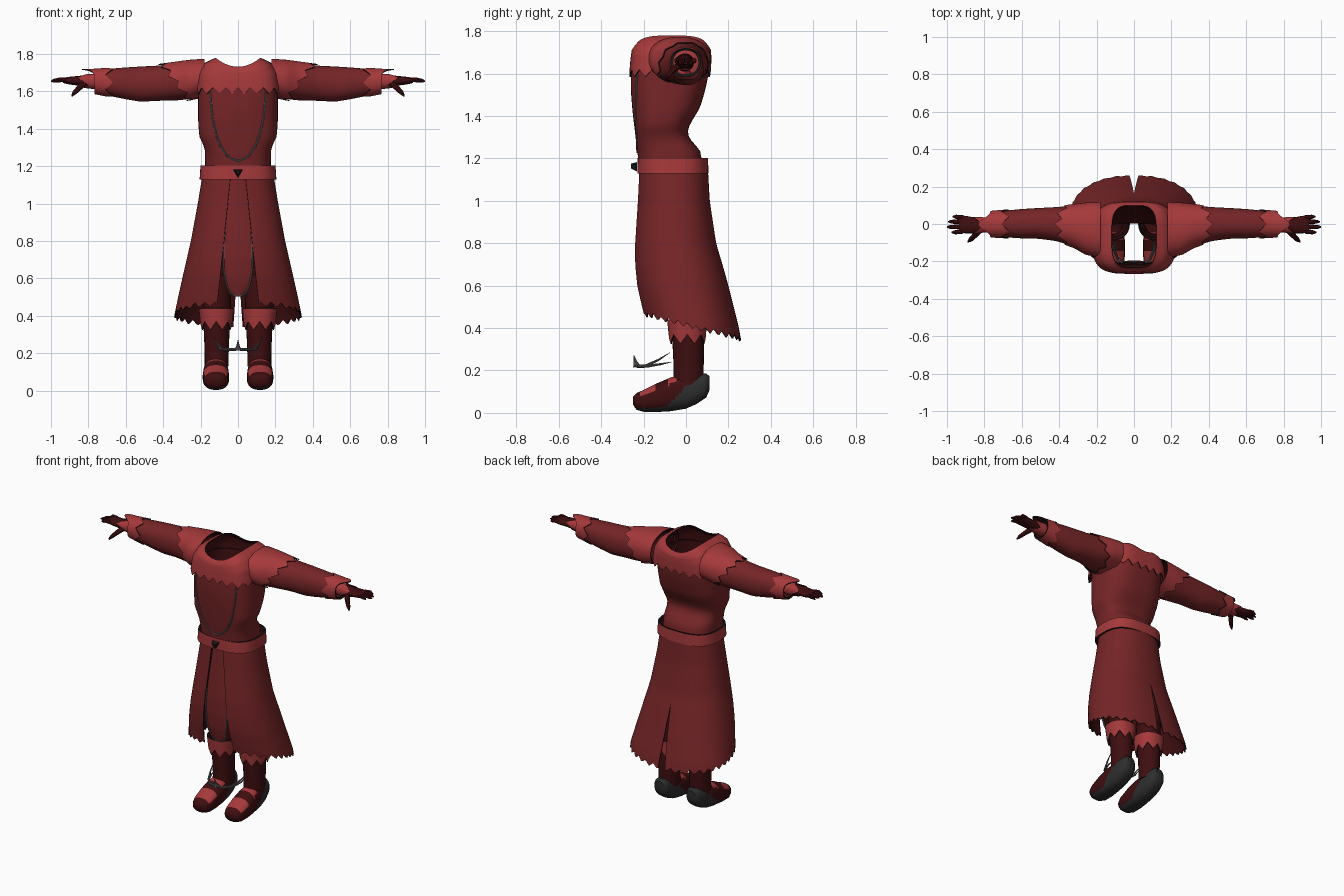
import bpy, bmesh, math, random
from mathutils import Vector
from mathutils.bvhtree import BVHTree

if "Cube" in bpy.data.objects:
    bpy.data.objects.remove(bpy.data.objects["Cube"])
random.seed(4)


def material(name, r, g, b):
    m = bpy.data.materials.new(name)
    lin = [((c / 255 + 0.055) / 1.055) ** 2.4 for c in (r, g, b)]
    m.diffuse_color = (*lin, 1)
    m.use_nodes = True
    m.node_tree.nodes["Principled BSDF"].inputs["Base Color"].default_value = m.diffuse_color
    return m


ROBE = material("robe red", 118, 37, 39)
TRIM = material("trim red", 166, 57, 59)
DARK = material("dark maroon", 62, 14, 16)
SOLE = material("sole grey", 46, 46, 46)
METAL = material("piping grey", 95, 92, 92)
EDGE = material("edge black", 28, 26, 26)
CLOTH, BAND = [ROBE, DARK, EDGE], [TRIM, DARK, EDGE]


def table(rows, s):
    """Interpolate a station table whose first column is the key."""
    rows = sorted(rows)
    s = min(max(s, rows[0][0]), rows[-1][0])
    for a, b in zip(rows, rows[1:]):
        if s <= b[0]:
            t = (s - a[0]) / (b[0] - a[0])
            return [p + (q - p) * t for p, q in zip(a[1:], b[1:])]


def oval(a, p=2.0):
    u, v = math.sin(a), -math.cos(a)
    r = (abs(u) ** p + abs(v) ** p) ** (-1 / p)
    return u * r, v * r


def tri(a, teeth):
    return abs((a * teeth / math.tau) % 1 * 2 - 1)


def finish(ob, mats, mirror=False, thick=0.0, angle=40):
    for m in mats:
        ob.data.materials.append(m)
    bpy.ops.object.select_all(action='DESELECT')
    ob.select_set(True)
    bpy.context.view_layer.objects.active = ob
    if ob.type == 'CURVE':
        bpy.ops.object.convert(target='MESH')
        ob = bpy.context.object
    if mirror:
        ob.modifiers.new("mirror", 'MIRROR').merge_threshold = 0.0005
    if thick:
        s = ob.modifiers.new("thickness", 'SOLIDIFY')
        s.thickness, s.offset = thick, -1
        s.material_offset, s.material_offset_rim = 1, 2
    if mirror or thick:
        bpy.ops.object.convert(target='MESH')
    bpy.ops.object.shade_smooth_by_angle(angle=math.radians(angle))
    return bpy.context.object


def shell(name, surf, lo, hi, mats, rows=10, n=64, span=None, mirror=False,
          thick=0.006, caps=False, rule=None):
    """Sheet surf(a, s): a runs round, s from lo(a) to hi(a)."""
    bm = bmesh.new()
    closed = span is None
    grid = []
    for j in range(rows + 1):
        t, row = j / rows, []
        for i in range(n if closed else n + 1):
            a = math.tau * i / n if closed else span(i / n, t)
            row.append(bm.verts.new(surf(a, lo(a) + (hi(a) - lo(a)) * t)))
        grid.append(row)
    for r0, r1 in zip(grid, grid[1:]):
        for i in range(n):
            k = (i + 1) % len(r0)
            bm.faces.new((r0[i], r0[k], r1[k], r1[i]))
    if caps:
        bm.faces.new(grid[0])
        bm.faces.new(grid[-1])
    bmesh.ops.recalc_face_normals(bm, faces=bm.faces)
    if rule:
        for f in bm.faces:
            f.material_index = rule(f.calc_center_median(), f.normal)
    me = bpy.data.meshes.new(name)
    bm.to_mesh(me)
    bm.free()
    ob = bpy.data.objects.new(name, me)
    bpy.context.collection.objects.link(ob)
    return finish(ob, mats, mirror, thick)


def tube(name, pts, mat, mirror=False):
    """Round strand through (x, y, z, radius) points."""
    cu = bpy.data.curves.new(name, 'CURVE')
    cu.dimensions, cu.bevel_depth, cu.bevel_resolution = '3D', 1.0, 2
    cu.use_fill_caps = True
    sp = cu.splines.new('POLY')
    sp.points.add(len(pts) - 1)
    for p, q in zip(sp.points, pts):
        p.co, p.radius = (*q[:3], 1), q[3]
    ob = bpy.data.objects.new(name, cu)
    bpy.context.collection.objects.link(ob)
    return finish(ob, [mat], mirror)


def upright(rows, p=2.4, cx=0.0):
    """Surface from (z, half width, front y, back y) stations."""
    def surf(a, s):
        w, f, b = table(rows, s)
        u, v = oval(a, p)
        return Vector((cx + w * u, (f + b) / 2 + (b - f) / 2 * v, s))
    return surf


def sideways(rows, grow=0.0, p=2.2):
    """Surface along x from (x, front y, back y, bottom z, top z) stations."""
    def surf(a, s):
        f, b, lo, hi = table(rows, s)
        u, v = oval(a, p)
        return Vector((s, (f + b) / 2 + ((b - f) / 2 + grow) * u,
                       (lo + hi) / 2 + ((hi - lo) / 2 + grow) * v))
    return surf


def const(c):
    return lambda a: c


# Torso of the robe, bloused above the waist
body = [(1.16, .175, -.222, .08), (1.24, .176, -.23, .066), (1.29, .177, -.237, .02),
        (1.32, .188, -.24, .006), (1.36, .207, -.245, .018), (1.44, .213, -.254, .066),
        (1.52, .213, -.26, .09), (1.58, .213, -.26, .103), (1.66, .21, -.255, .11)]
torso = shell("robe_torso", upright(body, 2.7), const(1.16), const(1.65), CLOTH, rows=20)

# Shoulder mantle with a toothed hem and a squared neck opening
cape = [(1.57, .222, -.267, .111, 1.57), (1.62, .222, -.266, .118, 1.62),
        (1.70, .21, -.262, .12, 1.67), (1.755, .175, -.256, .118, 1.71),
        (1.78, .12, -.235, .1, 1.732)]


def mantle_surf(a, s):
    w, f, b, zf = table(cape, s)
    u, v = oval(a, 3.6)
    return Vector((w * u, (f + b) / 2 + (b - f) / 2 * v, zf + (s - zf) * u * u))


shell("mantle", mantle_surf, lambda a: 1.585 + .035 * tri(a, 22), const(1.78), BAND,
      rows=12, n=88)

# Sleeves, shoulder caps and wrist bands
arm = [(.19, -.17, .108, 1.575, 1.765), (.26, -.155, .105, 1.56, 1.76),
       (.32, -.12, .098, 1.552, 1.752), (.42, -.09, .09, 1.55, 1.738),
       (.52, -.078, .085, 1.545, 1.733), (.6, -.077, .08, 1.558, 1.728),
       (.7, -.07, .07, 1.578, 1.72), (.77, -.066, .064, 1.592, 1.715)]
shell("sleeve", sideways(arm), const(.19), const(.765), CLOTH, rows=24, n=40, mirror=True)
shell("shoulder_cap", sideways(arm, .009), const(.18),
      lambda a: .315 - .075 * math.cos(a) + .035 * tri(a, 10), BAND, rows=10, n=80, mirror=True)
shell("wrist_band", sideways(arm, .006), lambda a: .67 + .04 * tri(a, 6),
      lambda a: .768 + .065 * max(0, -math.cos(a)) ** 6, BAND, rows=6, n=48, mirror=True)

# Gloved hands
glove = [(.66, -.045, .035, 1.61, 1.695), (.8, -.04, .03, 1.62, 1.688),
         (.86, -.05, .036, 1.632, 1.682), (.91, -.05, .046, 1.638, 1.677),
         (.935, -.045, .042, 1.645, 1.672)]
shell("glove", sideways(glove), const(.66), const(.935), [DARK], rows=14, n=24, mirror=True,
      thick=0, caps=True)
shell("glove_cuff", sideways(glove, .005), const(.75), lambda a: .80 + .06 * tri(a, 3), BAND,
      rows=4, n=36, mirror=True, thick=.003)
for i, (y, tip) in enumerate([(.035, .97), (.011, .993), (-.014, 1.0), (-.04, .975)]):
    tube(f"finger_{i + 1}", [(.915, y, 1.66, .012), (.95, y * 1.08, 1.663, .012),
                             (tip - .015, y * 1.12, 1.657, .01), (tip, y * 1.12, 1.654, .004)],
         DARK, True)
tube("thumb", [(.82, -.025, 1.645, .018), (.85, -.06, 1.618, .015),
               (.875, -.085, 1.592, .012), (.888, -.095, 1.575, .004)], DARK, True)

# Belt and buckle
shell("belt", upright([(1.12, .206, -.23, .106), (1.21, .2, -.228, .104)], 2.7),
      const(1.13), const(1.203), BAND, rows=2, thick=.012)
bpy.ops.mesh.primitive_cone_add(vertices=3, radius1=.03, radius2=.015, depth=.03,
                                location=(0, -.245, 1.168), rotation=(math.pi / 2, 0, 0))
buckle = bpy.context.object
buckle.name = "belt_buckle"
buckle.rotation_euler.y = math.pi
buckle.rotation_euler.x = math.pi / 2
finish(buckle, [EDGE])

# Long skirt: open at the front, slit at the back, ragged hem
skirt = [(1.14, .192, -.222, .104), (1.0, .215, -.23, .112), (.8, .252, -.245, .142),
         (.7, .275, -.246, .172), (.6, .298, -.237, .2), (.5, .32, -.215, .225),
         (.4, .341, -.19, .25), (.3, .352, -.18, .268)]
jag = [random.uniform(-.012, .012) for _ in range(40)]


def skirt_span(i, t):
    z = 1.14 - .74 * t
    front = (.04 + .075 * t) / table(skirt, z)[0]
    back = max(0, .76 - z) * .06 / .3
    return front + (math.pi - back - front) * i


def hem(a):
    k = int(a / math.pi * 20)
    return .395 + .06 * math.cos(a) + .035 * tri(a, 34) * (.6 + 30 * abs(jag[k]))


shell("skirt", upright(skirt, 2.3), const(1.14), hem, CLOTH, rows=24, n=68,
      span=skirt_span, mirror=True)

# Front tabard with grey piping
panel = [(.508, .02), (.52, .042), (.56, .062), (.65, .077), (.8, .076), (.95, .062), (1.14, .04)]


def tabard_surf(a, z):
    return Vector((table(panel, z)[0] * a, table(skirt, z)[1] + .01 + .008 * a * a, z))


shell("tabard", tabard_surf, const(1.14), const(.508), CLOTH, rows=30, n=8,
      span=lambda i, t: i * 2 - 1)
side = [.85 - .342 * i / 24 for i in range(25)]
edge = [tabard_surf(1, z) for z in side] + [tabard_surf(-1, z) for z in reversed(side)]
tube("tabard_piping", [(p.x, p.y - .002, p.z, .005) for p in edge], METAL)

# Curved piping laid on the chest
tree = BVHTree.FromPolygons([v.co for v in torso.data.vertices],
                            [p.vertices for p in torso.data.polygons])
line = []
for i in range(41):
    t = i / 20 - 1
    x, z = .15 * math.sin(t * 1.45), 1.23 + .37 * t * t
    hit = tree.ray_cast(Vector((x, -1, z)), Vector((0, 1, 0)))[0]
    line.append((x, hit.y, z, .0055))
tube("chest_piping", line, METAL)

# Boots: shafts, toothed cuffs and feet
shaft = [(.12, .064, -.06, .085), (.2, .064, -.058, .083), (.3, .068, -.062, .085),
         (.4, .074, -.07, .085), (.62, .08, -.075, .085)]
shell("boot_shaft", upright(shaft, 2, .114), const(.13), const(.62), [DARK, DARK, EDGE], rows=8,
      n=28, mirror=True)
cuff = [(.3, .078, -.075, .09), (.45, .095, -.09, .1)]
shell("boot_cuff", upright(cuff, 2.2, .116), lambda a: .325 + .045 * tri(a, 8), const(.44), BAND,
      rows=3, n=64, mirror=True)
foot = [(-.25, .03, .04, .075), (-.235, .052, .015, .093), (-.2, .067, .005, .108),
        (-.14, .071, .004, .138), (-.07, .068, .008, .168), (0, .063, .02, .176),
        (.05, .06, .042, .182), (.095, .048, .072, .186), (.112, .028, .11, .172)]


def foot_surf(a, y):
    w, lo, hi = table(foot, y)
    u, v = oval(a, 2.5)
    return Vector((.118 + w * u, y, (lo + hi) / 2 + (hi - lo) / 2 * v))


def foot_rule(c, n):
    if c.z < (c.y + .12) * 1.05 or n.z < -.6:
        return 1
    strap = -.215 < c.y < -.145 or -.085 < c.y < -.045
    return 2 if strap and n.z > .45 else 0


shell("foot", foot_surf, const(-.25), const(.112), [DARK, SOLE, TRIM], rows=44, n=36, mirror=True,
      thick=0, caps=True, rule=foot_rule)

# Thorned crescent hanging in front of the ankles
tube("crescent", [(0, -.236, .222, .008), (.05, -.225, .219, .008), (.09, -.18, .221, .007),
                  (.108, -.12, .23, .005), (.1, -.068, .24, .001)], METAL, True)
tube("crescent_thorn", [(.085, -.19, .222, .007), (.112, -.13, .25, .005),
                        (.127, -.075, .285, .001)], METAL, True)
tube("crescent_spike", [(0, -.232, .218, .018), (0, -.238, .24, .009), (0, -.246, .272, .001)],
     METAL)
